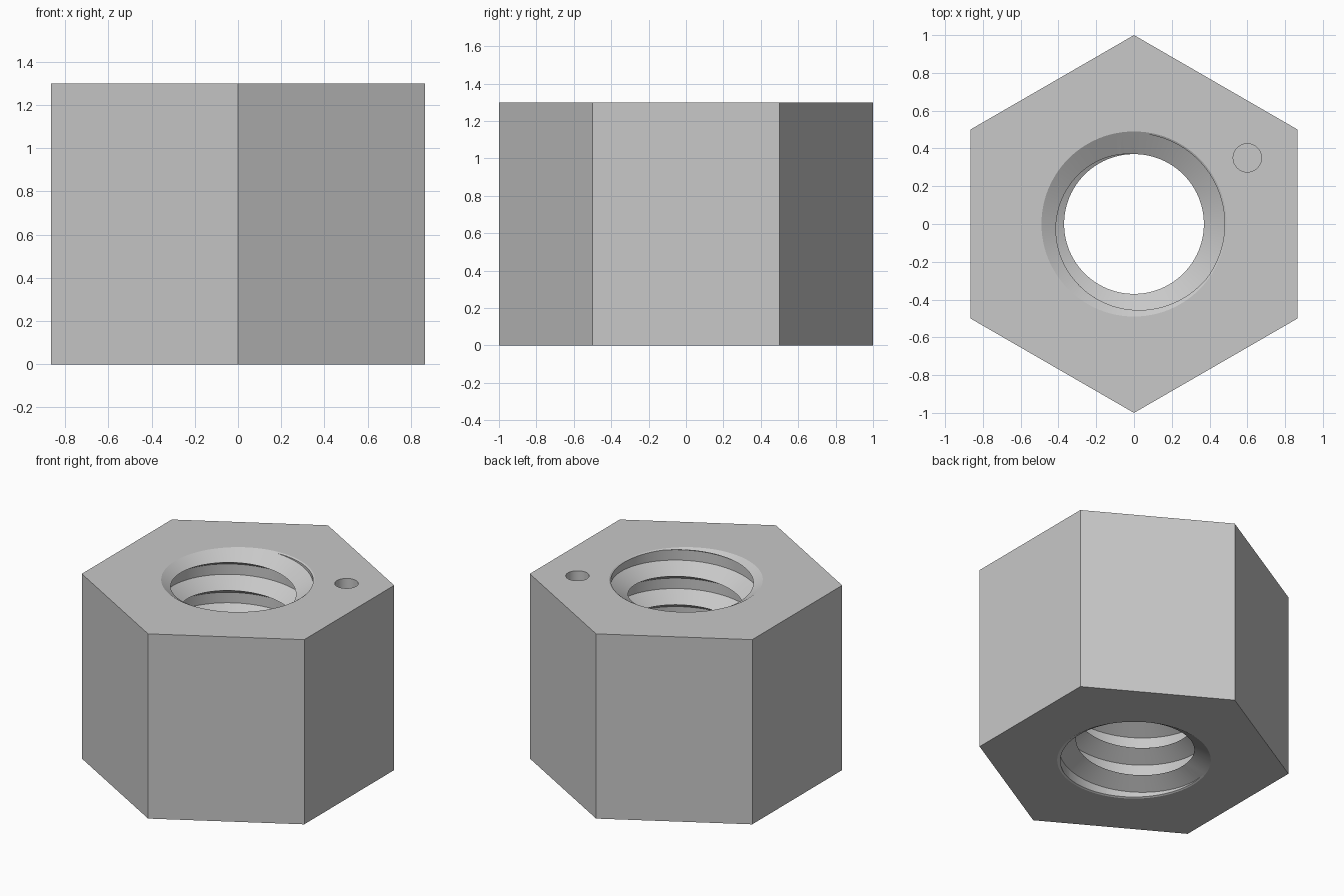
import bpy
import bmesh
from math import sin, cos, tau, radians, sqrt
from mathutils import Matrix

HEIGHT = 1.3
MINOR, MAJOR = 0.37, 0.48        # thread crest and root radii
MOUTH = 0.49                     # chamfer radius at the faces
SLOPE = 0.6                      # chamfer depth per unit of radius
PITCH = 0.2
STEPS = 96                       # segments per turn
TURNS = 10
START = -0.422                   # height where the thread cutter begins

cube = bpy.data.objects.get("Cube")
if cube:
    bpy.data.objects.remove(cube, do_unlink=True)

steel = bpy.data.materials.new("grey_steel")
steel.use_nodes = True
steel.diffuse_color = (0.58, 0.58, 0.58, 1)
steel.node_tree.nodes["Principled BSDF"].inputs["Base Color"].default_value = (0.58, 0.58, 0.58, 1)


def to_object(bm, name):
    bmesh.ops.recalc_face_normals(bm, faces=bm.faces)
    mesh = bpy.data.meshes.new(name)
    bm.to_mesh(mesh)
    bm.free()
    mesh.materials.append(steel)
    obj = bpy.data.objects.new(name, mesh)
    bpy.context.collection.objects.link(obj)
    return obj


def frustum(name, sides, r_low, r_high, z_low, z_high, x=0, y=0, turn=0):
    bm = bmesh.new()
    place = Matrix.Translation((x, y, (z_low + z_high) / 2)) @ Matrix.Rotation(turn, 4, 'Z')
    bmesh.ops.create_cone(bm, cap_ends=True, segments=sides, radius1=r_low,
                          radius2=r_high, depth=z_high - z_low, matrix=place)
    return to_object(bm, name)


def thread_cutter():
    """Solid screw: a trapezoid groove profile swept along a right-hand helix."""
    bm = bmesh.new()
    flank = (MAJOR - MINOR) / sqrt(3)
    profile = [(MINOR, 0), (MAJOR, flank), (MAJOR, PITCH - flank)]
    last = STEPS * TURNS

    def point(k, j):
        r, dz = profile[j]
        a = tau * k / STEPS
        return bm.verts.new((r * cos(a), r * sin(a), START + dz + PITCH * k / STEPS))

    crest = [point(k, 0) for k in range(last + STEPS + 1)]
    low = [point(k, 1) for k in range(last + 1)]
    high = [point(k, 2) for k in range(last + 1)]
    for k in range(last):
        rows = [crest[k:k + 2], low[k:k + 2], high[k:k + 2],
                crest[k + STEPS:k + STEPS + 2]]
        for a, b in zip(rows, rows[1:]):
            bm.faces.new((a[0], a[1], b[1], b[0]))

    # close both ends with a fan to the axis
    bottom = bm.verts.new((0, 0, START + PITCH / 2))
    top = bm.verts.new((0, 0, START + PITCH * (TURNS + 0.5)))
    for e in [e for e in bm.edges if e.is_boundary]:
        centre = top if e.verts[0].co.z > HEIGHT / 2 else bottom
        bm.faces.new((e.verts[0], e.verts[1], centre))
    return to_object(bm, "thread_cutter")


# hexagonal body with corners at front and back
nut = frustum("hex_nut", 6, 1, 1, 0, HEIGHT, turn=radians(30))
for v in nut.data.vertices:
    # keep the corners on the y axis whatever the primitive's start angle
    v.co.z = round(v.co.z, 5)
if max(v.co.y for v in nut.data.vertices) < 0.95:
    nut.data.transform(Matrix.Rotation(radians(30), 4, 'Z'))

# chamfers overshoot the faces and stop just inside the crest radius
inner = MINOR - 0.01
depth = (MOUTH - inner) * SLOPE
over = 0.06
wide = MOUTH + over / SLOPE
cutters = [
    thread_cutter(),
    frustum("top_chamfer_cutter", STEPS, inner, wide, HEIGHT - depth, HEIGHT + over),
    frustum("bottom_chamfer_cutter", STEPS, wide, inner, -over, depth),
    frustum("marker_hole_cutter", 48, 0.075, 0.075, HEIGHT - 0.12, HEIGHT + over, 0.6, 0.35),
]

bpy.ops.object.select_all(action='DESELECT')
nut.select_set(True)
bpy.context.view_layer.objects.active = nut
for cutter in cutters:
    cutter.hide_render = True
    cut = nut.modifiers.new(cutter.name, 'BOOLEAN')
    cut.operation = 'DIFFERENCE'
    cut.solver = 'EXACT'
    cut.object = cutter
    bpy.ops.object.modifier_apply(modifier=cut.name)
    bpy.data.objects.remove(cutter, do_unlink=True)

bpy.ops.object.shade_smooth_by_angle(angle=radians(25))
